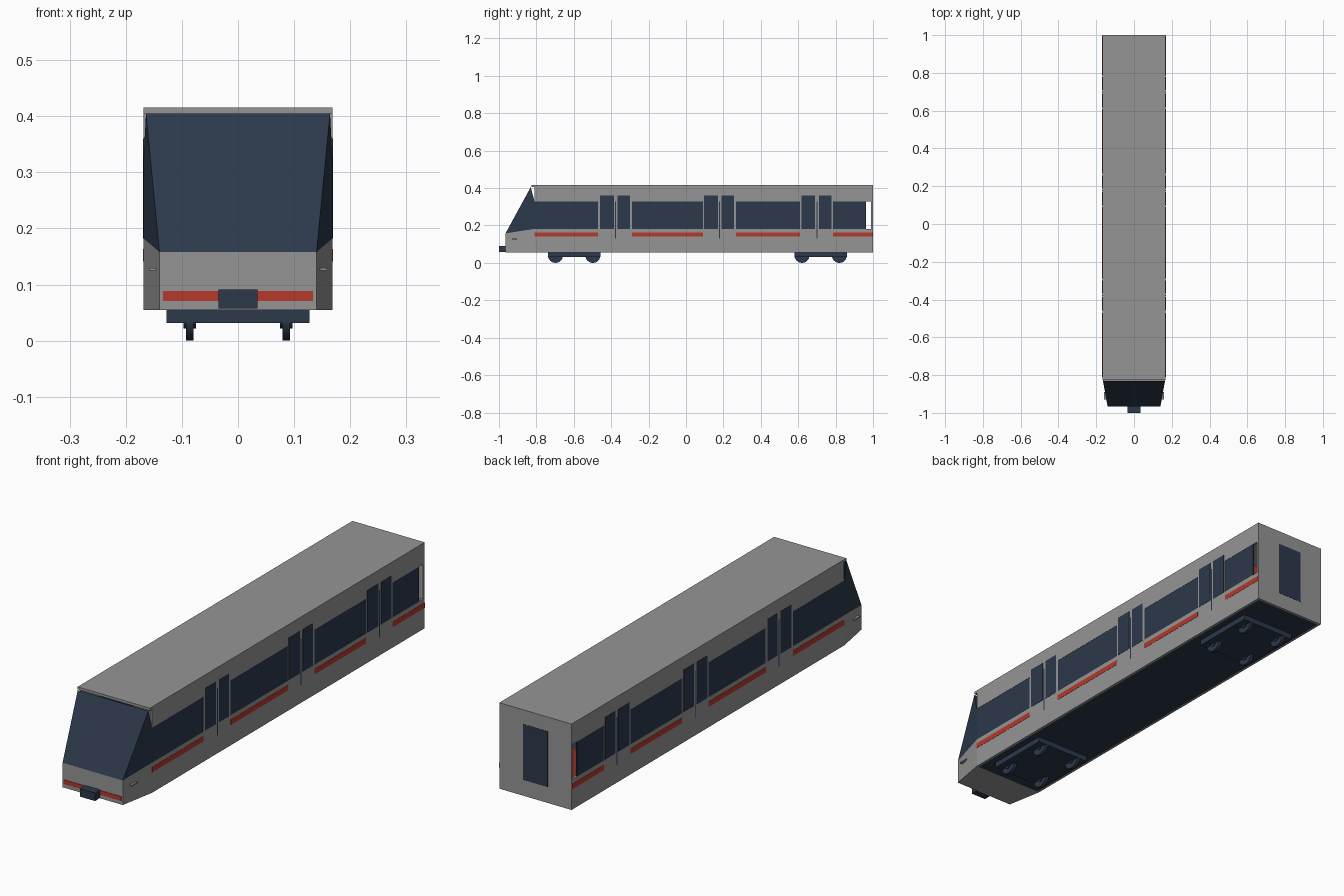
import bpy, bmesh, math

if "Cube" in bpy.data.objects:
    bpy.data.objects.remove(bpy.data.objects["Cube"])


def material(name, rgb):
    m = bpy.data.materials.new(name)
    m.diffuse_color = (*rgb, 1)
    m.use_nodes = True
    m.node_tree.nodes["Principled BSDF"].inputs["Base Color"].default_value = m.diffuse_color
    return m


GREY = material("body grey", (0.30, 0.30, 0.30))
NAVY = material("dark navy", (0.025, 0.04, 0.07))
RED = material("stripe red", (0.47, 0.04, 0.024))


def mesh_object(name, bm, mat):
    bmesh.ops.recalc_face_normals(bm, faces=bm.faces)
    me = bpy.data.meshes.new(name)
    bm.to_mesh(me)
    bm.free()
    me.materials.append(mat)
    ob = bpy.data.objects.new(name, me)
    bpy.context.collection.objects.link(ob)
    return ob


def add_box(bm, x, y, z):
    """Box from (min, max) ranges."""
    v = [bm.verts.new((a, b, c)) for a in x for b in y for c in z]
    for f in ((0, 1, 3, 2), (4, 6, 7, 5), (0, 4, 5, 1),
              (2, 3, 7, 6), (0, 2, 6, 4), (1, 5, 7, 3)):
        bm.faces.new([v[i] for i in f])


def boxes(name, mat, items, mirror=False):
    bm = bmesh.new()
    for x, y, z in items:
        add_box(bm, x, y, z)
        if mirror:
            add_box(bm, (-x[1], -x[0]), y, z)
    return mesh_object(name, bm, mat)


W = 0.168                       # half width
SILL, HEAD = 0.182, 0.328       # window band
CAB = -0.81                     # where the cab joins the body
WALL = (W - 0.01, W)
DOORS = [-0.377, 0.179, 0.70]
BAYS = [(CAB, -0.47), (-0.289, 0.091), (0.267, 0.61), (0.786, 0.963)]

# Body shell: walls, pillars, roof, floor, rear wall
boxes("side_walls", GREY, [(WALL, (CAB, 0.99), (0.055, SILL)),
                           (WALL, (CAB, 0.99), (HEAD, 0.405))], True)
boxes("door_pillars", GREY,
      [(WALL, (a[1], b[0]), (SILL, HEAD)) for a, b in zip(BAYS, BAYS[1:])], True)
boxes("roof", GREY, [((-W, W), (-0.825, 1.0), (0.405, 0.416))])
boxes("floor", NAVY, [((-0.158, 0.158), (CAB, 0.99), (0.055, 0.064))])
boxes("rear_wall", GREY, [((-W, W), (0.99, 1.0), (0.055, 0.405))])
boxes("rear_door", NAVY, [((-0.058, 0.058), (0.996, 1.001), (0.122, 0.356))])

# Side windows, door panes, door seams and stripes
boxes("side_windows", NAVY,
      [((W - 0.006, W - 0.001), b, (SILL, HEAD)) for b in BAYS], True)
panes, seams = [], []
for y in DOORS:
    for a, b in ((-0.082, -0.009), (0.010, 0.077)):
        panes.append(((W - 0.003, W + 0.001), (y + a, y + b), (SILL, 0.36)))
    seams.append(((W - 0.003, W + 0.0005), (y - 0.003, y + 0.002), (0.13, HEAD)))
boxes("door_panes", NAVY, panes, True)
boxes("door_seams", NAVY, seams, True)
boxes("side_stripes", RED,
      [((W - 0.003, W + 0.001), (a, b if b < 0.9 else 0.999), (0.141, 0.163))
       for a, b in BAYS], True)

# Cab base: tapered prism
NOSE = -0.965
bm = bmesh.new()
rings = []
for y, w, top in ((NOSE, 0.14, 0.158), (CAB, W, SILL)):
    rings.append([bm.verts.new(p) for p in
                  ((-w, y, 0.055), (w, y, 0.055), (w, y, top), (-w, y, top))])
for r in rings:
    bm.faces.new(r)
for i in range(4):
    j = (i + 1) % 4
    bm.faces.new((rings[0][i], rings[0][j], rings[1][j], rings[1][i]))
mesh_object("cab_base", bm, GREY)

# Cab glass: windshield and side panes
bm = bmesh.new()
low, high = [], []
for s in (-1, 1):
    a = bm.verts.new((s * 0.14, NOSE, 0.158))
    t = bm.verts.new((s * 0.164, -0.83, 0.405))
    u = bm.verts.new((s * W, CAB, HEAD))
    l = bm.verts.new((s * W, CAB, SILL))
    bm.faces.new((a, l, u, t))
    low.append(a)
    high.append(t)
bm.faces.new((low[0], low[1], high[1], high[0]))
mesh_object("cab_glass", bm, NAVY)

# Nose details
boxes("nose_stripe", RED, [((-0.134, 0.134), (NOSE - 0.002, NOSE + 0.003), (0.071, 0.089))])
boxes("coupler", NAVY, [((-0.035, 0.035), (-1.0, NOSE + 0.005), (0.057, 0.091))])
boxes("side_lamps", GREY, [((0.140, 0.159), (-0.93, -0.89), (0.125, 0.130))], True)

# Seats behind the windows
seats = []
for a, b in BAYS[1:]:
    n = max(1, int((b - a) / 0.11))
    for i in range(n):
        y = a + (i + 0.5) * (b - a) / n
        seats.append(((0.06, 0.152), (y - 0.035, y + 0.03), (0.12, 0.145)))
        seats.append(((0.06, 0.152), (y + 0.03, y + 0.043), (0.12, 0.265)))
boxes("seats", RED, seats, True)

# Bogies: frame and four wheels with hubs each
def add_wheel(bm, x, y, radius, width):
    r = bmesh.ops.create_cone(bm, cap_ends=True, segments=24,
                              radius1=radius, radius2=radius, depth=width)
    for v in r["verts"]:
        v.co = (x + v.co.z, y + v.co.x, 0.04 + v.co.y)


for name, yc in (("front", -0.598), ("rear", 0.72)):
    boxes(name + "_bogie_frame", NAVY,
          [((-0.127, 0.127), (yc - 0.14, yc + 0.14), (0.032, 0.056))])
    bm = bmesh.new()
    for s in (-1, 1):
        for dy in (-0.1, 0.1):
            add_wheel(bm, s * 0.086, yc + dy, 0.04, 0.014)
            add_wheel(bm, s * 0.086, yc + dy, 0.018, 0.022)
    ob = mesh_object(name + "_wheels", bm, NAVY)
    bpy.context.view_layer.objects.active = ob
    ob.select_set(True)
    bpy.ops.object.shade_smooth_by_angle(angle=math.radians(35))
    ob.select_set(False)
